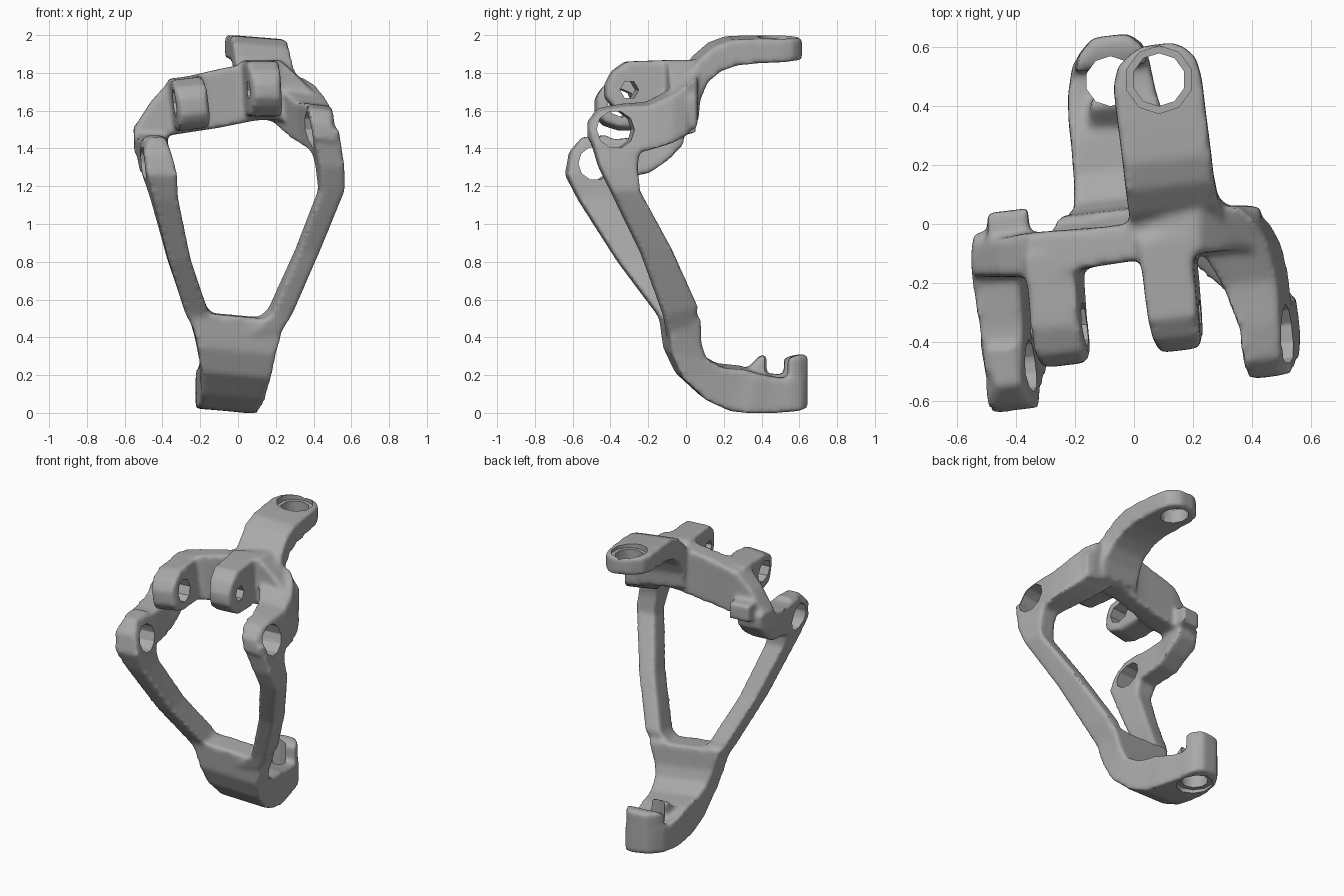
import bpy, bmesh
from math import radians
from mathutils import Matrix, Vector

cube = bpy.data.objects.get("Cube")
if cube:
    bpy.data.objects.remove(cube)

YAW = 0.12  # the casting is turned slightly about the vertical


def loft(bm, sections):
    """Skin a row of four-cornered sections and cap both ends."""
    rings = [[bm.verts.new(p) for p in s] for s in sections]
    for a, b in zip(rings, rings[1:]):
        for i in range(4):
            j = (i + 1) % 4
            bm.faces.new((a[i], a[j], b[j], b[i]))
    bm.faces.new(rings[0][::-1])
    bm.faces.new(rings[-1])


def beam(bm, stations, roll=0, lean=0):
    """Each station: two side-view points and the left and right x."""
    sections = []
    for (ya, za), (yb, zb), x0, x1 in stations:
        xm, ym, zm = (x0 + x1) / 2, (ya + yb) / 2, (za + zb) / 2
        sections.append([
            (x - YAW * (y - ym) + lean * (z - zm), y + YAW * (x - xm), z + roll * (x - xm))
            for x, y, z in ((x0, ya, za), (x1, ya, za), (x1, yb, zb), (x0, yb, zb))])
    loft(bm, sections)


def tab(bm, stations, roll=0, lean=0):
    """Each station: y, top z, bottom z, left x, right x."""
    beam(bm, [((y, zt), (y, zb), x0, x1) for y, zt, zb, x0, x1 in stations], roll, lean)


def drill(bm, centre, radius, depth, sides=10, upright=False):
    """Add a cylinder to the cutter, along z or along the turned x axis."""
    turn = Matrix() if upright else (
        Matrix.Rotation(YAW, 4, 'Z') @ Matrix.Rotation(radians(90), 4, 'Y'))
    bmesh.ops.create_cone(bm, cap_ends=True, segments=sides, radius1=radius,
                          radius2=radius, depth=depth,
                          matrix=Matrix.Translation(Vector(centre)) @ turn)


def make_object(name, bm):
    bmesh.ops.recalc_face_normals(bm, faces=bm.faces)
    mesh = bpy.data.meshes.new(name)
    bm.to_mesh(mesh)
    bm.free()
    obj = bpy.data.objects.new(name, mesh)
    bpy.context.collection.objects.link(obj)
    return obj


body = bmesh.new()

# Foot: from the fork of the loop down and back to the rounded end
beam(body, [
    ((-.12, .51), (.05, .52), -.26, .24),
    ((-.10, .33), (.06, .38), -.22, .195),
    ((-.04, .20), (.09, .30), -.20, .17),
    ((.09, .08), (.18, .25), -.20, .14),
    ((.22, .02), (.30, .24), -.21, .11),
    ((.33, .01), (.36, .22), -.22, .10),
    ((.45, .01), (.45, .20), -.225, .07),
    ((.55, .015), (.55, .19), -.21, .05),
    ((.60, .02), (.60, .19), -.18, .03),
    ((.64, .03), (.64, .19), -.14, -.02)], roll=-.09)

# End wall and small peak on the foot
tab(body, [(.53, .29, .1, -.21, .05), (.59, .31, .1, -.185, .03), (.64, .31, .1, -.14, -.02)])
tab(body, [(.32, .23, .15, -.16, -.02), (.40, .31, .15, -.15, -.03), (.44, .30, .15, -.14, -.04)])

# Top arm: S-curve ending in a rounded eye
beam(body, [
    ((-.07, 1.72), (.05, 1.56), 0, .31),
    ((-.02, 1.79), (.06, 1.67), -.01, .31),
    ((.05, 1.88), (.10, 1.76), -.02, .285),
    ((.13, 1.95), (.17, 1.82), -.03, .27),
    ((.22, 1.985), (.26, 1.85), -.04, .26),
    ((.35, 1.99), (.36, 1.86), -.055, .245),
    ((.48, 1.99), (.48, 1.865), -.07, .23),
    ((.55, 1.99), (.55, 1.87), -.055, .21),
    ((.59, 1.99), (.59, 1.87), -.01, .17),
    ((.61, 1.985), (.61, 1.875), .03, .13)], roll=-.08)

# Loop arms, each rising to a lug
beam(body, [
    ((-.10, .42), (.04, .45), .05, .22),
    ((-.12, .52), (.06, .56), .17, .28),
    ((-.24, .85), (-.08, .87), .31, .425),
    ((-.40, 1.18), (-.25, 1.18), .43, .56),
    ((-.46, 1.30), (-.26, 1.30), .42, .555),
    ((-.52, 1.50), (-.24, 1.50), .38, .52)])
beam(body, [
    ((-.10, .42), (0, .45), -.23, -.05),
    ((-.15, .52), (-.01, .57), -.285, -.16),
    ((-.36, .80), (-.20, .84), -.375, -.255),
    ((-.57, 1.13), (-.38, 1.15), -.46, -.325),
    ((-.635, 1.26), (-.38, 1.26), -.495, -.335),
    ((-.615, 1.38), (-.38, 1.40), -.51, -.365),
    ((-.55, 1.46), (-.42, 1.47), -.48, -.39)])

# Shoulders joining the lugs to the crossbar
tab(body, [
    (.05, 1.80, 1.55, .12, .37), (-.01, 1.75, 1.48, .20, .44),
    (-.08, 1.70, 1.44, .25, .48), (-.20, 1.64, 1.40, .32, .51),
    (-.35, 1.63, 1.36, .38, .52), (-.46, 1.61, 1.40, .385, .52),
    (-.52, 1.54, 1.45, .395, .505)], roll=-.12, lean=-.18)
tab(body, [
    (-.02, 1.52, 1.42, -.54, -.38), (-.10, 1.52, 1.34, -.545, -.37),
    (-.20, 1.47, 1.27, -.535, -.37), (-.35, 1.45, 1.24, -.51, -.36),
    (-.50, 1.45, 1.29, -.495, -.365)], lean=-.15)

# Crossbar, rising toward the top arm: x, y range, z range
loft(body, [
    [(x, y0, z0), (x, y1, z0), (x, y1, z1), (x, y0, z1)]
    for x, y0, y1, z0, z1 in (
        (-.55, -.18, -.06, 1.38, 1.51), (-.46, -.18, -.05, 1.42, 1.65),
        (-.36, -.18, -.03, 1.47, 1.76), (-.10, -.14, -.01, 1.51, 1.82),
        (.10, -.11, .02, 1.55, 1.86), (.22, -.10, .04, 1.55, 1.87),
        (.32, -.09, .06, 1.52, 1.78), (.43, -.09, .06, 1.50, 1.67))])

# Clevis tabs
tab(body, [
    (-.10, 1.78, 1.51, -.36, -.19), (-.35, 1.77, 1.50, -.335, -.17),
    (-.44, 1.73, 1.53, -.325, -.155), (-.48, 1.67, 1.58, -.305, -.165)],
    roll=.12, lean=-.12)
tab(body, [
    (-.04, 1.87, 1.57, .02, .20), (-.32, 1.86, 1.57, .055, .225),
    (-.39, 1.81, 1.62, .07, .23), (-.43, 1.74, 1.67, .09, .22)], lean=-.06)

# Stub on the back of the crossbar
tab(body, [(-.10, 1.60, 1.47, -.49, -.35), (.045, 1.59, 1.48, -.50, -.36)])

frame = make_object("bracket_frame", body)

# Bolt holes with a few flat sides
holes = bmesh.new()
drill(holes, (-.08, .485, .15), .085, .5, upright=True)
drill(holes, (.085, .49, 1.95), .09, .3, upright=True)
drill(holes, (.46, -.38, 1.50), .10, .4)
drill(holes, (-.43, -.49, 1.32), .09, .3)
drill(holes, (-.24, -.35, 1.64), .075, .28, 8)
drill(holes, (.14, -.31, 1.71), .05, .28, 6)
cutter = make_object("hole_cutter", holes)
cutter.hide_render = True

rims = bmesh.new()
drill(rims, (.085, .49, 2.0), .115, .08, upright=True)
drill(rims, (-.08, .485, 0), .115, .08, upright=True)
rim_cutter = make_object("rim_cutter", rims)
rim_cutter.hide_render = True

# Fuse the parts with soft fillets, then cut the crisp holes
remesh = frame.modifiers.new("fuse", 'REMESH')
remesh.mode = 'VOXEL'
remesh.voxel_size = 0.013
soften = frame.modifiers.new("soften", 'SMOOTH')
soften.factor = 0.5
soften.iterations = 12
for tool in (cutter, rim_cutter):
    cut = frame.modifiers.new("cut", 'BOOLEAN')
    cut.operation = 'DIFFERENCE'
    cut.solver = 'EXACT'
    cut.object = tool

bpy.ops.object.select_all(action='DESELECT')
frame.select_set(True)
bpy.context.view_layer.objects.active = frame
for name in [m.name for m in frame.modifiers]:
    bpy.ops.object.modifier_apply(modifier=name)
for tool in (cutter, rim_cutter):
    bpy.data.objects.remove(tool)
bpy.ops.object.shade_smooth_by_angle(angle=radians(40))

# Bare metal
metal = bpy.data.materials.new("grey_metal")
metal.use_nodes = True
grey = (0.4, 0.4, 0.4, 1)
metal.diffuse_color = grey
metal.node_tree.nodes["Principled BSDF"].inputs["Base Color"].default_value = grey
frame.data.materials.clear()
frame.data.materials.append(metal)
